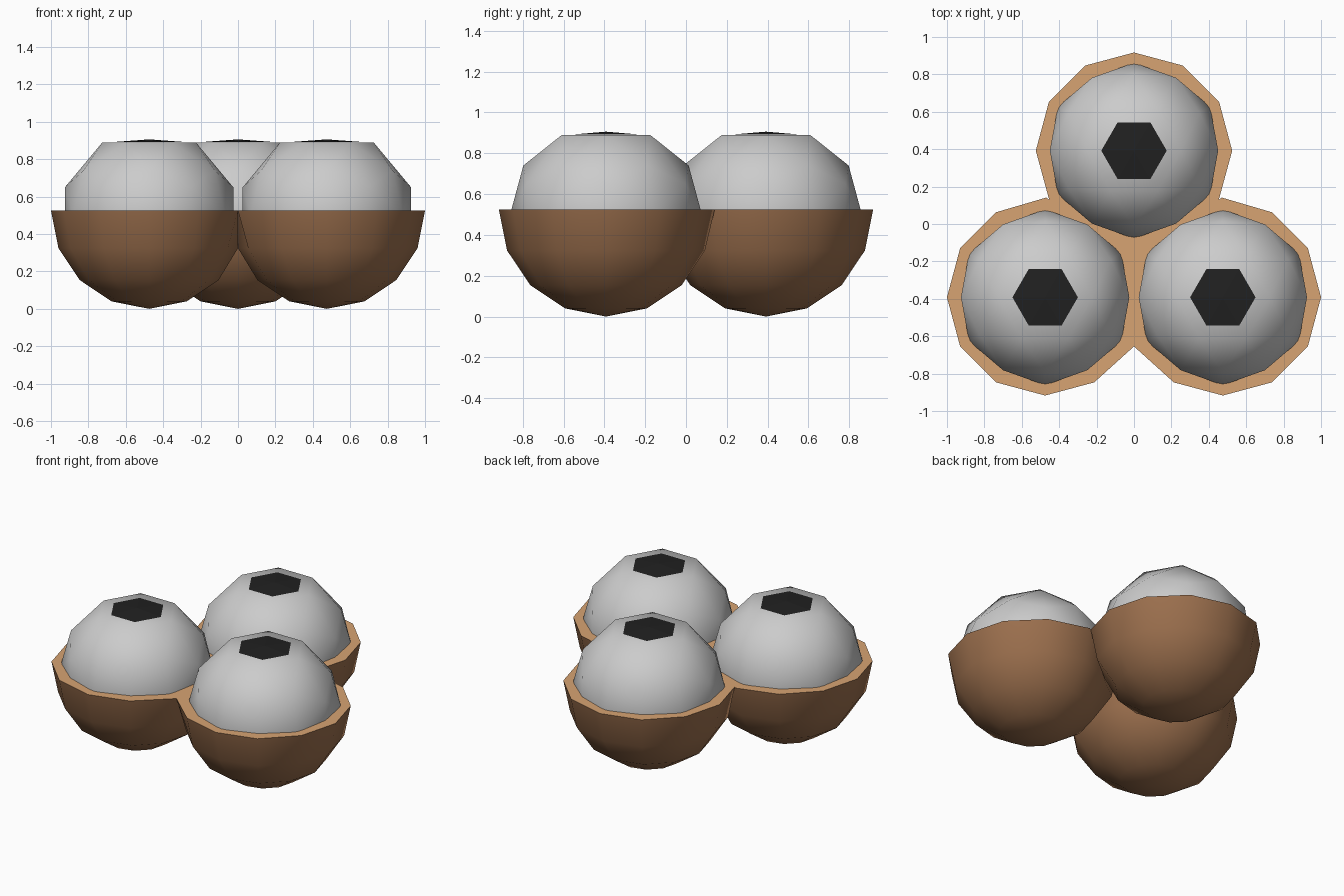
import bpy, bmesh
from math import cos, sin, pi, radians
from mathutils import Vector

if "Cube" in bpy.data.objects:
    bpy.data.objects.remove(bpy.data.objects["Cube"])

R = 0.525
CENTRES = [Vector((-0.475, -0.392)), Vector((0.475, -0.392)), Vector((0, 0.392))]


def material(name, rgb):
    m = bpy.data.materials.new(name)
    m.diffuse_color = (*rgb, 1)
    m.use_nodes = True
    m.node_tree.nodes["Principled BSDF"].inputs["Base Color"].default_value = m.diffuse_color
    return m


BROWN = material("brown_shell", (0.33, 0.16, 0.075))
TAN = material("tan_rim", (0.68, 0.37, 0.17))
BLACK = material("black_spot", (0.015, 0.015, 0.015))


def finish(bm, name, mats=()):
    bmesh.ops.recalc_face_normals(bm, faces=bm.faces)
    me = bpy.data.meshes.new(name)
    bm.to_mesh(me)
    bm.free()
    for m in mats:
        me.materials.append(m)
    ob = bpy.data.objects.new(name, me)
    bpy.context.collection.objects.link(ob)
    return ob


def ring(bm, c, n, r, z, start=0):
    return [bm.verts.new((c.x + r * cos(start + 2 * pi * i / n),
                          c.y + r * sin(start + 2 * pi * i / n), z)) for i in range(n)]


# half-sphere bowl, trimmed where it meets its neighbours
def bowl(c, name):
    bm = bmesh.new()
    rings = [ring(bm, c, 12, R * cos(radians(a)), R - R * sin(radians(a)))
             for a in (0, 22.5, 45, 67.5)]
    bottom = bm.verts.new((c.x, c.y, 0))
    cap = bm.faces.new(rings[0])
    cap.material_index = 1
    for a, b in zip(rings, rings[1:]):
        for i in range(12):
            j = (i + 1) % 12
            bm.faces.new((a[i], a[j], b[j], b[i])).smooth = True
    for i in range(12):
        bm.faces.new((rings[3][i], rings[3][(i + 1) % 12], bottom)).smooth = True
    rim = set(rings[0])
    for _ in range(4):
        for other in CENTRES:
            if other == c:
                continue
            n = (other - c).normalized()
            mid = (other + c) / 2
            for v in bm.verts:
                d = (v.co.xy - mid).dot(n)
                if d > 0 or (v in rim and d > -0.03):
                    v.co.x -= d * n.x
                    v.co.y -= d * n.y
    finish(bm, name, (BROWN, TAN))


# six-sided faceted ball with a flat top
def ball(c, name):
    bm = bmesh.new()
    mid = 0.5
    for r, h, start in ((0.25, 0.39, 0), (0.405, 0.24, pi / 6), (0.45, 0.15, 0)):
        for s in (1, -1):
            ring(bm, c, 6, r, mid + s * h, start)
    ring(bm, c, 6, 0.47, mid, pi / 6)
    bmesh.ops.convex_hull(bm, input=bm.verts)
    bmesh.ops.dissolve_limit(bm, angle_limit=radians(1), verts=bm.verts, edges=bm.edges)
    for f in bm.faces:
        f.smooth = True
    finish(bm, name)


# low hexagonal spot on top of each ball
def spot(c, name):
    bm = bmesh.new()
    base = ring(bm, c, 6, 0.175, 0.893)
    tip = bm.verts.new((c.x, c.y, 0.906))
    bm.faces.new(base)
    for i in range(6):
        bm.faces.new((base[i], base[(i + 1) % 6], tip))
    finish(bm, name, (BLACK,))


for c, side in zip(CENTRES, ("left", "right", "back")):
    bowl(c, "bowl_" + side)
    ball(c, "ball_" + side)
    spot(c, "spot_" + side)
